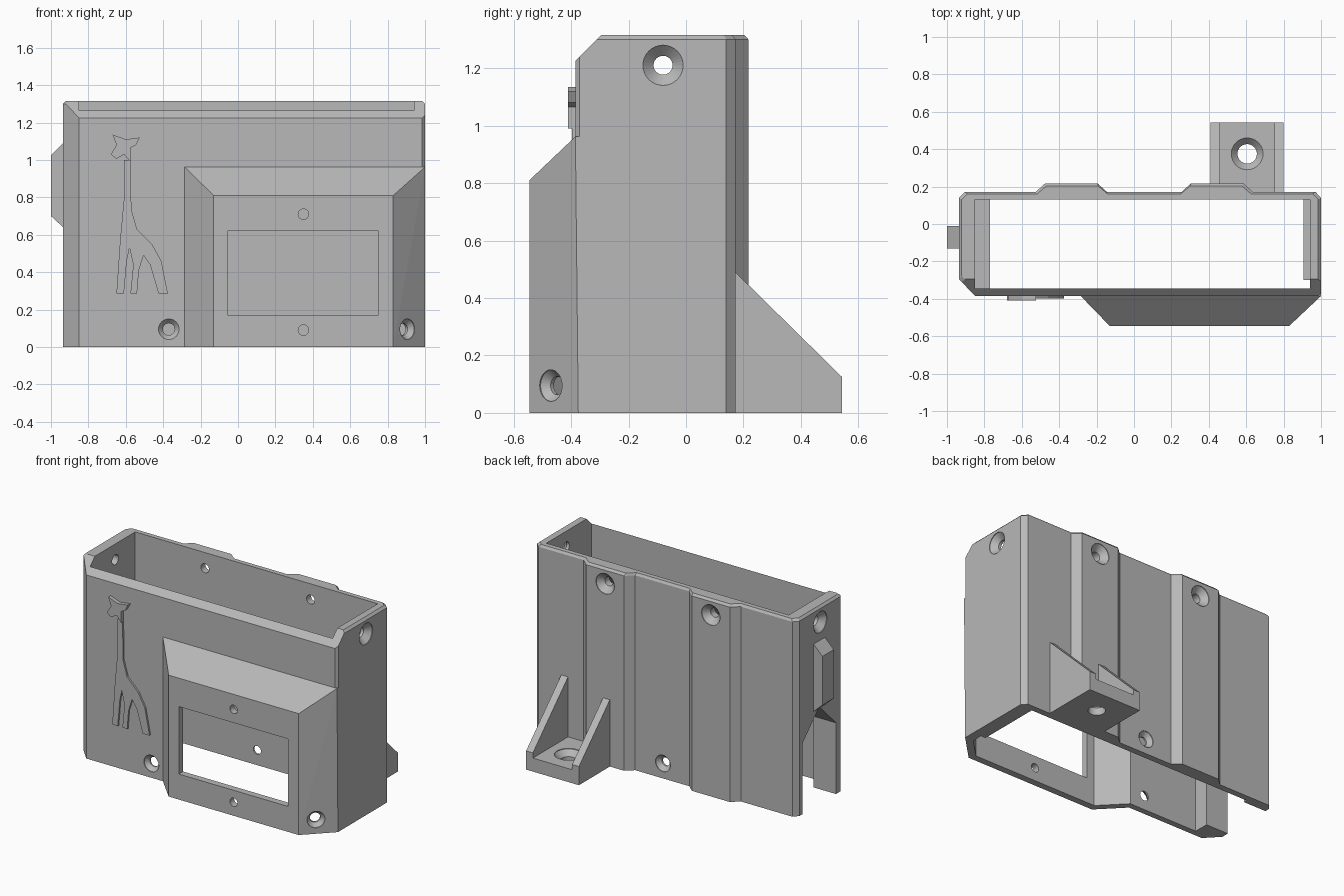
import bpy, bmesh, math
from mathutils import Vector

cube = bpy.data.objects.get("Cube")
if cube:
    bpy.data.objects.remove(cube, do_unlink=True)

mat = bpy.data.materials.new("light grey plastic")
mat.use_nodes = True
GREY = (0.48, 0.48, 0.48, 1)
mat.diffuse_color = GREY
mat.node_tree.nodes["Principled BSDF"].inputs["Base Color"].default_value = GREY


def finish(name, bm):
    bmesh.ops.recalc_face_normals(bm, faces=bm.faces)
    me = bpy.data.meshes.new(name)
    bm.to_mesh(me)
    bm.free()
    me.materials.append(mat)
    ob = bpy.data.objects.new(name, me)
    bpy.context.collection.objects.link(ob)
    return ob


def loft(name, rings):
    """Skin a stack of equal-sized rings and cap both ends."""
    bm = bmesh.new()
    loops = [[bm.verts.new(p) for p in ring] for ring in rings]
    n = len(loops[0])
    for a, b in zip(loops, loops[1:]):
        for i in range(n):
            j = (i + 1) % n
            bm.faces.new((a[i], a[j], b[j], b[i]))
    bm.faces.new(loops[0][::-1])
    bm.faces.new(loops[-1])
    return finish(name, bm)


def hull(name, points):
    bm = bmesh.new()
    for p in points:
        bm.verts.new(p)
    bmesh.ops.convex_hull(bm, input=bm.verts)
    return finish(name, bm)


def box(name, x, y, z):
    return hull(name, [(a, b, c) for a in x for b in y for c in z])


def prism_x(name, x, yz):
    return loft(name, [[(a, y, z) for y, z in yz] for a in x])


def prism_y(name, y, xz):
    return loft(name, [[(x, b, z) for x, z in xz] for b in y])


def combine(target, other, operation):
    """Apply a boolean and discard the helper."""
    other.hide_render = True
    mod = target.modifiers.new("boolean", "BOOLEAN")
    mod.operation, mod.solver, mod.object = operation, "EXACT", other
    bpy.context.view_layer.objects.active = target
    bpy.ops.object.modifier_apply(modifier=mod.name)
    bpy.data.objects.remove(other, do_unlink=True)


def cut(target, other):
    combine(target, other, "DIFFERENCE")


def add(target, other):
    combine(target, other, "UNION")


def screw_hole(target, loc, direction, outer, inner, sink=0.035, length=0.13):
    """Countersunk round hole going inward along direction."""
    d = Vector(direction).normalized()
    u = d.orthogonal().normalized()
    v = d.cross(u)
    steps = [(-0.03, outer), (0.004, outer), (sink, inner), (length, inner)]
    rings = [[Vector(loc) + d * t + (u * math.cos(a) + v * math.sin(a)) * r
              for a in (math.tau * i / 32 for i in range(32))] for t, r in steps]
    cut(target, loft("hole_cutter", rings))


# Shell: plan outline with two ribs on the back, chamfered at the top rim
outline = [(-0.85, -0.385), (0.985, -0.385), (1.0, -0.37), (1.0, 0.14), (0.97, 0.172)]
for centre in (0.445, -0.335):
    outline += [(centre + 0.19, 0.172), (centre + 0.14, 0.217),
                (centre - 0.14, 0.217), (centre - 0.19, 0.172)]
outline += [(-0.905, 0.172), (-0.935, 0.14), (-0.935, -0.295)]
shell = loft("shell", [[(x, y, 0) for x, y in outline],
                       [(x, y, 1.3) for x, y in outline],
                       [(x * 0.985, y * 0.94, 1.315) for x, y in outline]])

# Display housing on the front
add(shell, hull("housing", [(x, y, z) for x, y in
                            ((-0.285, -0.385), (-0.13, -0.545), (0.83, -0.545), (1.0, -0.375))
                            for z in (0, 0.81)] +
                [(x, y, z) for x in (-0.285, 1.0) for y, z in ((-0.385, 0.962), (-0.34, 0.962))] +
                [(-0.285, -0.34, 0), (1.0, -0.34, 0)]))

# Side key
add(shell, hull("side_key", [(x, y, z) for y in (-0.13, -0.01) for x, z in
                             ((-0.9, 0.64), (-0.935, 0.64), (-1, 0.70),
                              (-1, 1.025), (-0.935, 1.09), (-0.9, 1.09))]))

# Sloped front of the rim
cut(shell, prism_x("rim_cutter", (-1.2, 1.2), [(-0.6, 1.01), (-0.1, 1.51), (-0.6, 1.51)]))

# Hollow interior with thicker lower ends
cut(shell, box("cavity_cutter", (-0.85, 0.94), (-0.345, 0.13), (-0.1, 1.5)))
add(shell, box("left_ledge", (-0.87, -0.77), (-0.355, 0.14), (0, 0.72)))
add(shell, box("right_ledge", (0.905, 0.96), (-0.3, 0.14), (0, 0.72)))
cut(shell, hull("housing_cutter", [(x, y, z) for x, y in
                                   ((-0.275, -0.33), (-0.11, -0.5), (0.81, -0.5), (0.935, -0.375),
                                    (0.935, -0.33)) for z in (-0.1, 0.785)] +
                [(x, -0.33, 0.955) for x in (-0.275, 0.935)]))

# Display window and cable notch
cut(shell, box("window_cutter", (-0.055, 0.75), (-0.6, -0.45), (0.17, 0.62)))
cut(shell, prism_x("notch_cutter", (-1.1, -0.7),
                   [(-0.245, -0.1), (0.105, -0.1), (0.105, 0.475), (-0.07, 0.65), (-0.245, 0.475)]))

# Screw holes
for x in (0.445, -0.335):
    screw_hole(shell, (x, 0.217, 1.21), (0, -1, 0), 0.068, 0.03, 0.04)
screw_hole(shell, (0.05, 0.172, 0.1), (0, -1, 0), 0.055, 0.028, 0.03)
screw_hole(shell, (1.0, -0.08, 1.21), (-1, 0, 0), 0.07, 0.033, 0.04)
screw_hole(shell, (-0.935, -0.08, 1.21), (1, 0, 0), 0.07, 0.033, 0.04)
screw_hole(shell, (-0.37, -0.385, 0.095), (0, 1, 0), 0.055, 0.032, 0.03)
screw_hole(shell, (0.905, -0.47, 0.095), (-1, 1, 0), 0.055, 0.032, 0.03)
for z in (0.09, 0.71):
    screw_hole(shell, (0.35, -0.545, z), (0, 1, 0), 0.028, 0.028)

# Mounting bracket on the back
bracket = box("mounting_bracket", (0.41, 0.8), (0.15, 0.543), (0, 0.09))
for x in ((0.41, 0.46), (0.75, 0.8)):
    add(bracket, prism_x("gusset", x, [(0.15, 0), (0.543, 0), (0.543, 0.125),
                                       (0.172, 0.49), (0.15, 0.49)]))
screw_hole(bracket, (0.605, 0.375, 0.09), (0, 0, -1), 0.085, 0.052, 0.04, 0.2)

# Raised giraffe figure
body = [(-0.61, 1.0), (-0.61, 0.79), (-0.63, 0.575), (-0.65, 0.285), (-0.61, 0.285),
        (-0.595, 0.46), (-0.58, 0.53), (-0.56, 0.44), (-0.575, 0.285), (-0.54, 0.285),
        (-0.53, 0.41), (-0.505, 0.49), (-0.47, 0.44), (-0.425, 0.285), (-0.375, 0.285),
        (-0.41, 0.46), (-0.46, 0.55), (-0.54, 0.63), (-0.57, 0.735), (-0.575, 1.0)]
head = [(-0.575, 0.99), (-0.575, 1.065), (-0.545, 1.08), (-0.525, 1.12), (-0.6, 1.11),
        (-0.67, 1.135), (-0.65, 1.08), (-0.68, 1.03), (-0.65, 1.005), (-0.61, 1.03)]
prism_y("giraffe_body", (-0.375, -0.397), body)
prism_y("giraffe_head", (-0.375, -0.41), head)
